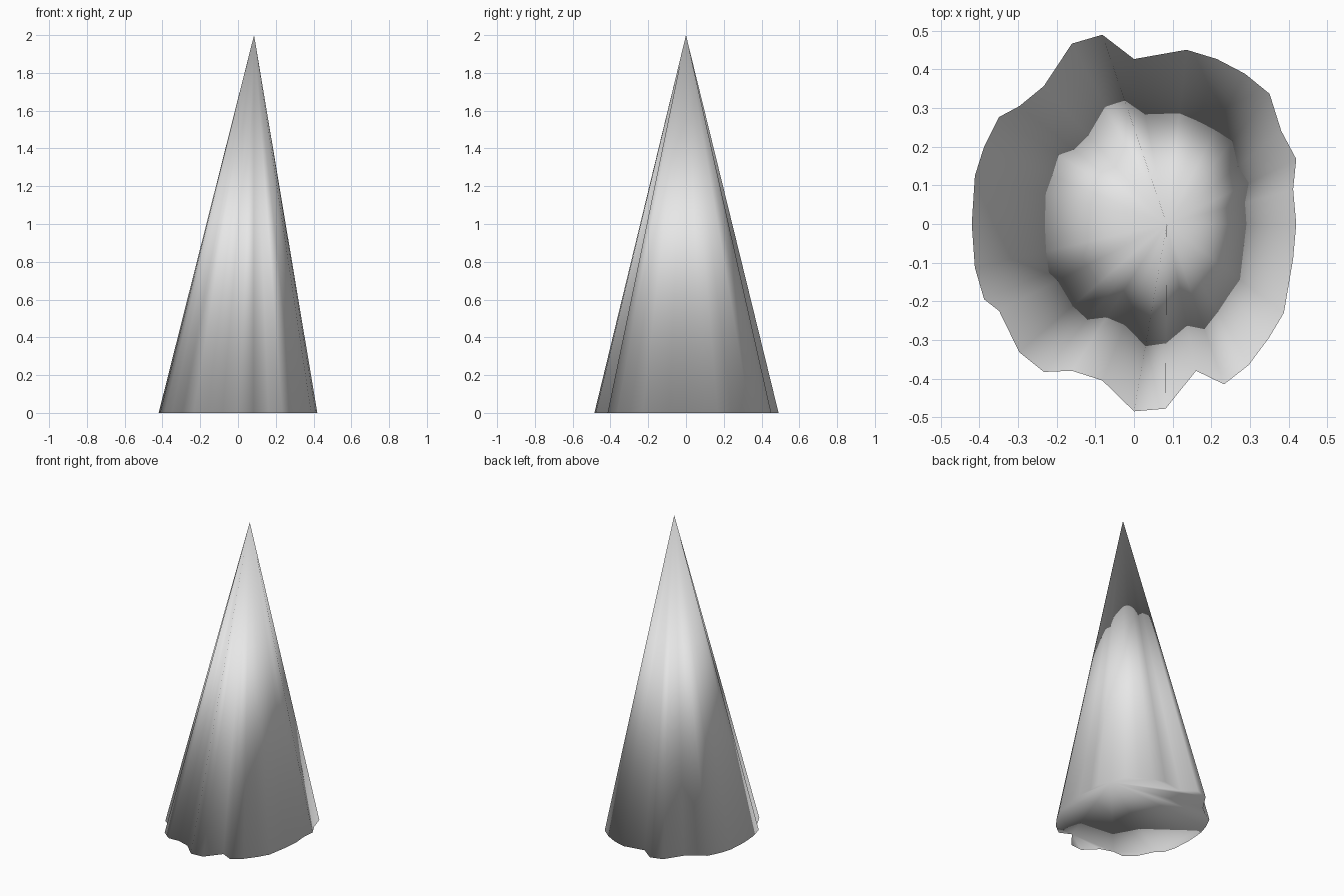
import bpy
import math

# Remove only the default cube
cube = bpy.data.objects.get("Cube")
if cube:
    bpy.data.objects.remove(cube, do_unlink=True)

# Plain grey stone material
GREY = (0.8, 0.8, 0.8, 1.0)
stone = bpy.data.materials.new("grey_stone")
stone.use_nodes = True
stone.diffuse_color = GREY
principled = next(n for n in stone.node_tree.nodes if n.type == "BSDF_PRINCIPLED")
principled.inputs["Base Color"].default_value = GREY

# Spike: a cone of many sides with a capped base
SIDES = 32
RADIUS = 0.42
bpy.ops.mesh.primitive_cone_add(vertices=SIDES, radius1=RADIUS, radius2=0,
                                depth=2, end_fill_type="NGON", location=(0, 0, 0))
spike = bpy.context.object
spike.name = "stone_spike"
spike.data.name = "stone_spike"

# Ragged rim: depth of each base corner, clockwise from the back
rim_depth = [
    .427, .451, .427, .389, .337, .241, .168, .09,
    0, -.09, -.23, -.295, -.365, -.415, -.38, -.478,
    -.485, -.405, -.38, -.383, -.332, -.225, -.195, -.113,
    0, .125, .2, .277, .305, .357, .467, .49,
]


def rim_shift(corner):
    """Sideways bulge of the back left part of the rim."""
    if 1 <= corner <= 4:
        return 0.054
    return 0.032 if corner in (5, 6) else 0.0


# Stand the cone on the ground, shape its rim and lean its tip
for vertex in spike.data.vertices:
    if vertex.co.z > 0:
        vertex.co = (0.085, 0, 2)
    else:
        corner = vertex.index
        side = RADIUS * math.sin(math.tau * corner / SIDES)
        vertex.co = (side + rim_shift(corner), rim_depth[corner], 0)

# Smooth shading runs over the rim as well
for face in spike.data.polygons:
    face.use_smooth = True
spike.data.materials.append(stone)
spike.data.update()
